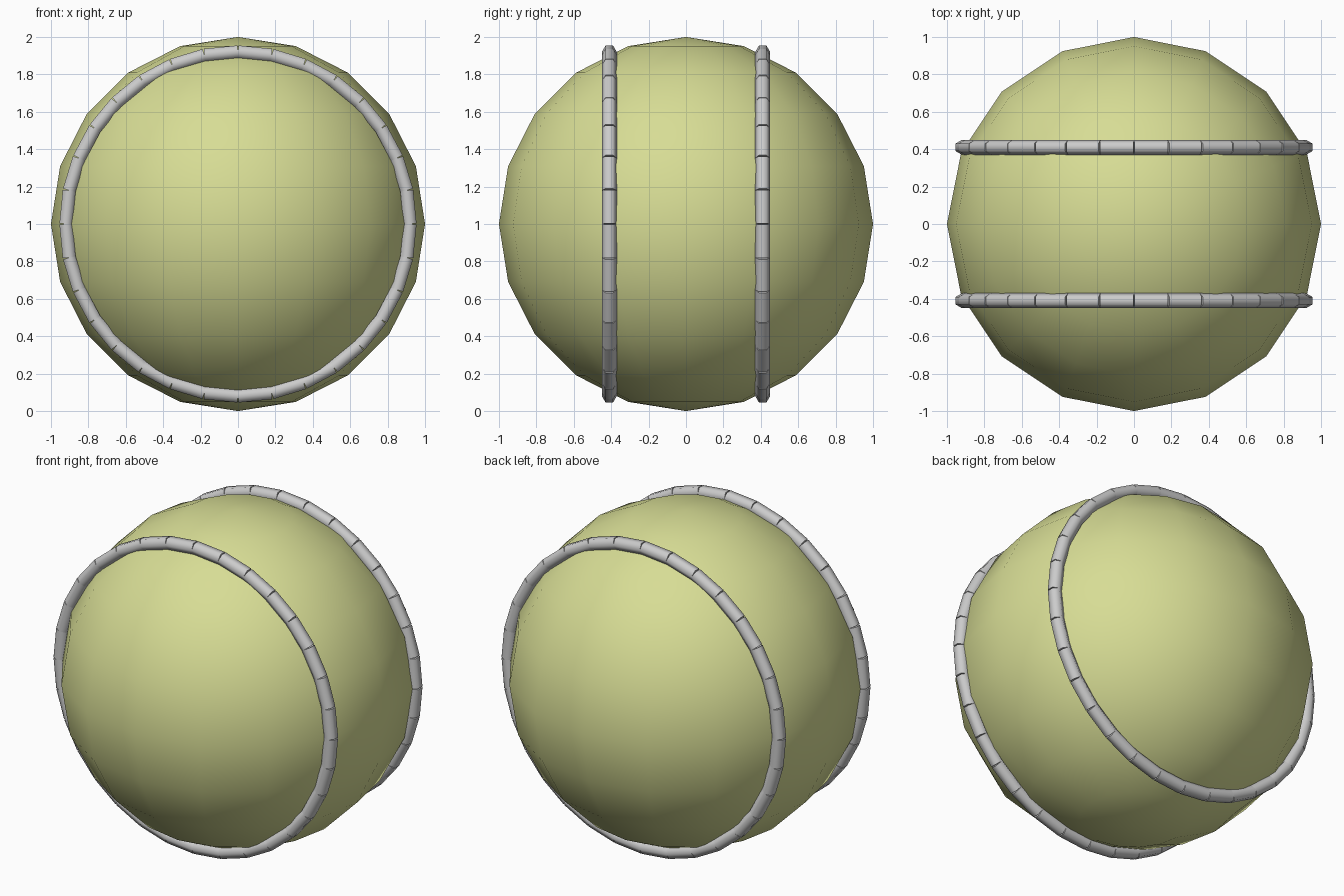
import bpy, bmesh
from math import pi, sin, cos
from mathutils import Vector, Matrix

if "Cube" in bpy.data.objects:
    bpy.data.objects.remove(bpy.data.objects["Cube"])


def material(name, color):
    m = bpy.data.materials.new(name)
    m.diffuse_color = color
    m.use_nodes = True
    m.node_tree.nodes["Principled BSDF"].inputs["Base Color"].default_value = m.diffuse_color
    return m


# Felt ball: low-poly UV sphere, smooth shaded
bpy.ops.mesh.primitive_uv_sphere_add(segments=16, ring_count=10, radius=1, location=(0, 0, 1))
ball = bpy.context.object
ball.name = "felt_ball"
bpy.ops.object.shade_smooth()
ball.data.materials.append(material("felt", (0.68, 0.72, 0.30, 1)))

white = material("seam_white", (0.85, 0.85, 0.83, 1))


# Seam: ring of short straight tube links around the ball
def seam(name, y, radius=0.92, thickness=0.04, count=32):
    bm = bmesh.new()
    for i in range(count):
        a, b = (Vector((radius * cos(t), y, 1 + radius * sin(t)))
                for t in (2 * pi * i / count, 2 * pi * (i + 1) / count))
        along = (b - a).normalized()
        side = Vector((0, 1, 0))
        out = side.cross(along)
        frame = Matrix((side, out, along)).transposed().to_4x4()
        bmesh.ops.create_cone(bm, cap_ends=True, segments=6, radius1=thickness,
                              radius2=thickness, depth=(b - a).length,
                              matrix=Matrix.Translation((a + b) / 2) @ frame
                              @ Matrix.Rotation(pi / 2, 4, 'Z'))
    bmesh.ops.recalc_face_normals(bm, faces=bm.faces[:])
    mesh = bpy.data.meshes.new(name)
    bm.to_mesh(mesh)
    bm.free()
    obj = bpy.data.objects.new(name, mesh)
    bpy.context.collection.objects.link(obj)
    mesh.materials.append(white)
    bpy.ops.object.select_all(action='DESELECT')
    obj.select_set(True)
    bpy.context.view_layer.objects.active = obj
    bpy.ops.object.shade_smooth_by_angle(angle=1.2)


seam("front_seam", -0.41)
seam("back_seam", 0.41)
